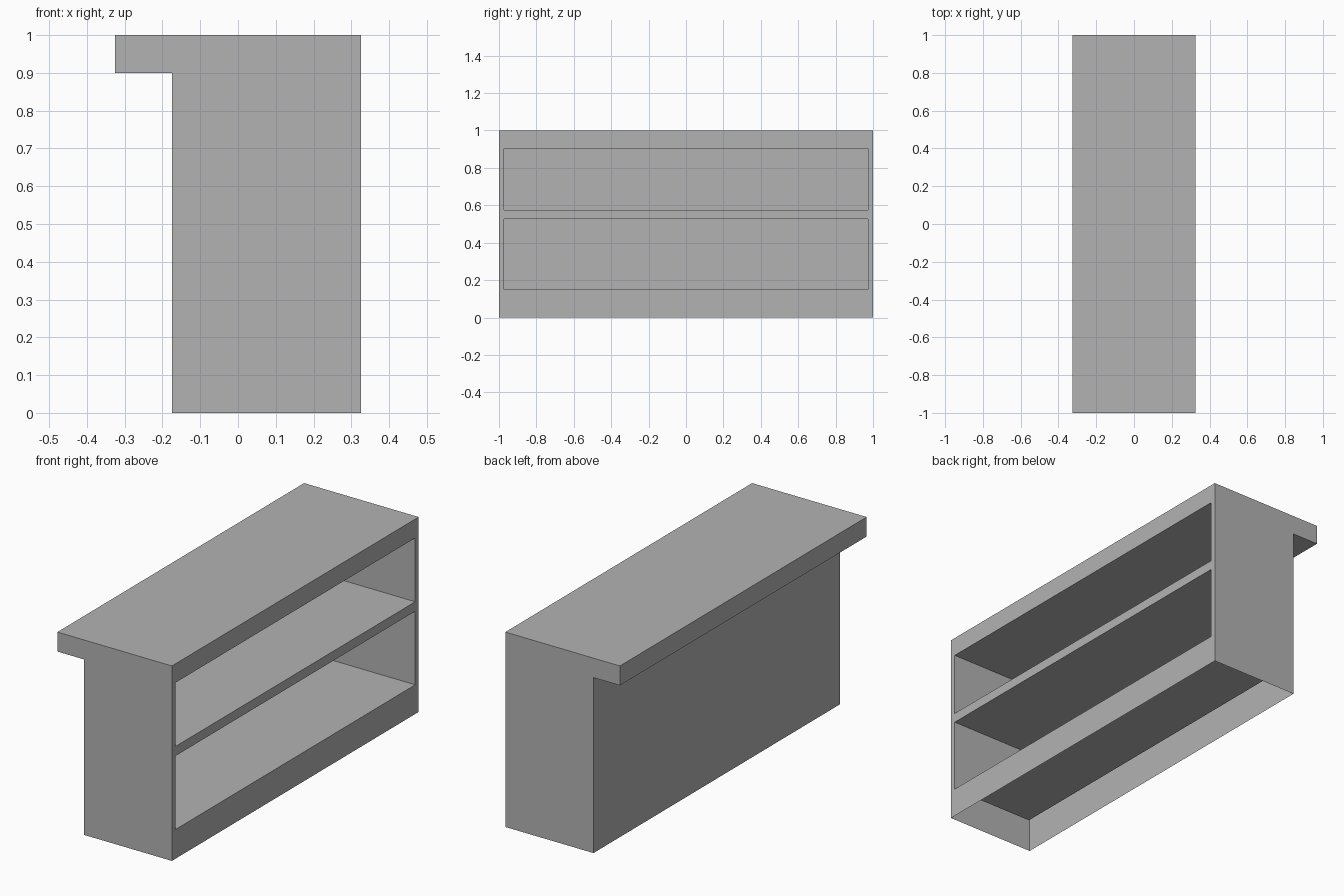
import bpy
import bmesh

cube = bpy.data.objects.get("Cube")
if cube:
    bpy.data.objects.remove(cube, do_unlink=True)

# Single grey finish
GREY = (0.45, 0.45, 0.45, 1.0)
grey = bpy.data.materials.new("plain_grey")
grey.use_nodes = True
grey.diffuse_color = GREY
grey.node_tree.nodes["Principled BSDF"].inputs["Base Color"].default_value = GREY

# Main dimensions
HALF_LEN = 1.0
OPEN_SIDE, CLOSED_SIDE, LEDGE = 0.325, -0.175, -0.325
TOP, LEDGE_Z = 1.0, 0.9
WALL = 0.028
RECESS_BACK = CLOSED_SIDE + WALL
RECESS_END = HALF_LEN - WALL
SHELVES = {"lower_shelf_recess": (0.15, 0.527), "upper_shelf_recess": (0.576, 0.903)}


def build(name, polygons, inward=False):
    """Make a flat-shaded object from polygons, welded and consistently facing."""
    bm = bmesh.new()
    for points in polygons:
        bm.faces.new([bm.verts.new(p) for p in points])
    bmesh.ops.remove_doubles(bm, verts=bm.verts[:], dist=1e-5)
    bmesh.ops.recalc_face_normals(bm, faces=bm.faces[:])
    if inward:
        bmesh.ops.reverse_faces(bm, faces=bm.faces[:])
    mesh = bpy.data.meshes.new(name)
    bm.to_mesh(mesh)
    bm.free()
    mesh.materials.append(grey)
    obj = bpy.data.objects.new(name, mesh)
    bpy.context.collection.objects.link(obj)
    return obj


# Heights where the open side is split by the shelf openings
levels = [0.0] + [z for span in SHELVES.values() for z in span] + [TOP]
breaks = [-HALF_LEN, -RECESS_END, RECESS_END, HALF_LEN]

# End profile: up the open side, over the top, round the ledge, down the closed side
profile = [(OPEN_SIDE, z) for z in levels]
profile += [(LEDGE, TOP), (LEDGE, LEDGE_Z), (CLOSED_SIDE, LEDGE_Z), (CLOSED_SIDE, 0.0)]

# Two end panels
shell = [[(x, y, z) for x, z in profile] for y in (-HALF_LEN, HALF_LEN)]

# Countertop, ledge and closed side; the underside stays open
outer = profile[len(levels) - 1:]
for (xa, za), (xb, zb) in zip(outer, outer[1:]):
    shell.append([(xa, -HALF_LEN, za), (xa, HALF_LEN, za),
                  (xb, HALF_LEN, zb), (xb, -HALF_LEN, zb)])

# Frame around the shelf openings
for row, (za, zb) in enumerate(zip(levels, levels[1:])):
    for col, (ya, yb) in enumerate(zip(breaks, breaks[1:])):
        if col == 1 and row % 2 == 1:
            continue
        shell.append([(OPEN_SIDE, ya, za), (OPEN_SIDE, yb, za),
                      (OPEN_SIDE, yb, zb), (OPEN_SIDE, ya, zb)])
build("counter_shell", shell)

# Shelf recesses: four walls and a back, seen from within
for name, (low, high) in SHELVES.items():
    loop = [(-RECESS_END, low), (RECESS_END, low), (RECESS_END, high), (-RECESS_END, high)]
    faces = [[(RECESS_BACK, y, z) for y, z in loop]]
    for (ya, za), (yb, zb) in zip(loop, loop[1:] + loop[:1]):
        faces.append([(OPEN_SIDE, ya, za), (OPEN_SIDE, yb, zb),
                      (RECESS_BACK, yb, zb), (RECESS_BACK, ya, za)])
    build(name, faces, inward=True)
